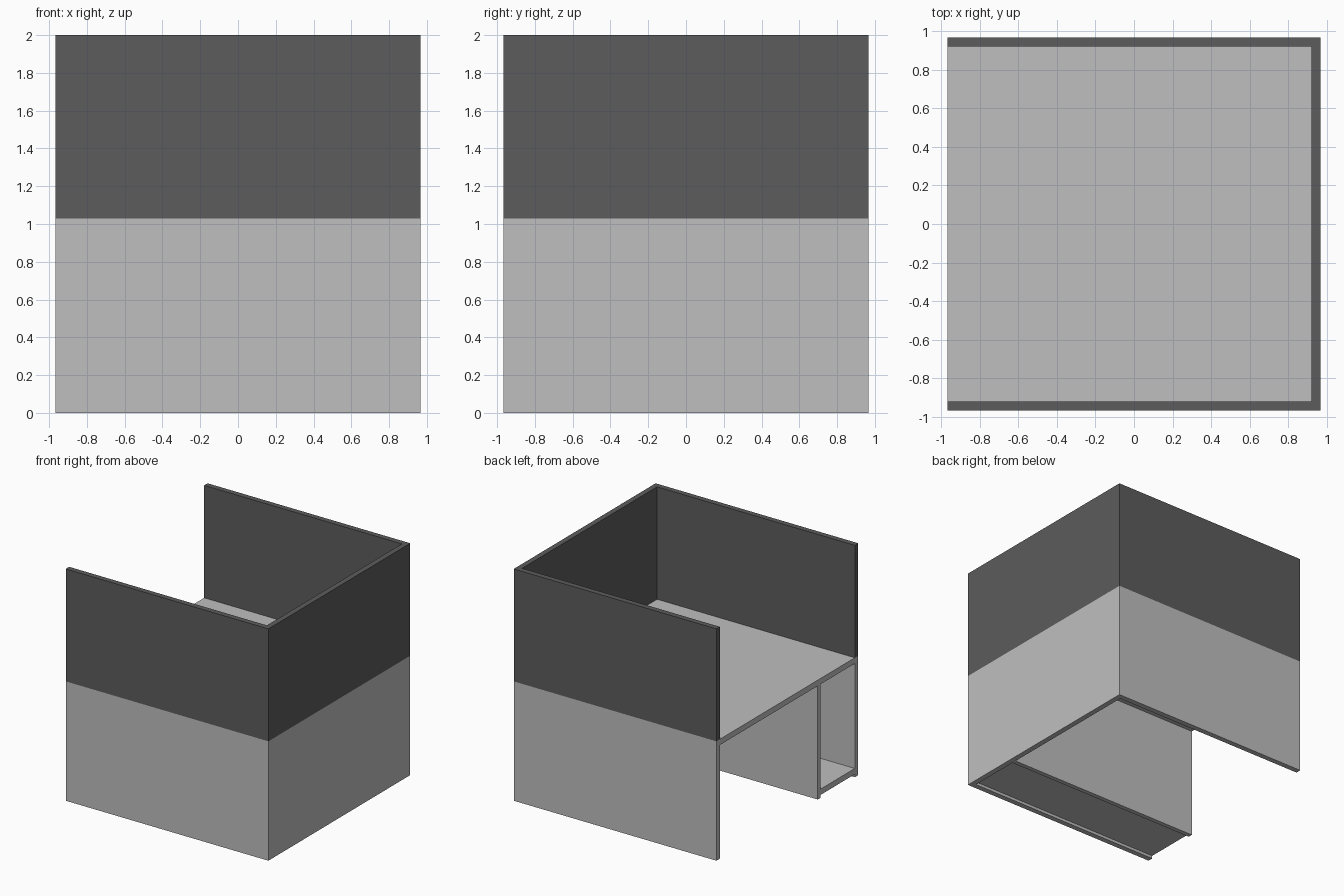
import bpy
import bmesh
from mathutils import Matrix, Vector

cube = bpy.data.objects.get("Cube")
if cube:
    bpy.data.objects.remove(cube, do_unlink=True)

HALF = 0.967      # half of the square footprint
INNER = 0.92      # inner face of the walls
TOP = 2.0
DESK_TOP = 1.03
SLAB = 0.05


def material(name, value):
    mat = bpy.data.materials.new(name)
    mat.use_nodes = True
    color = (value, value, value, 1.0)
    mat.diffuse_color = color
    mat.node_tree.nodes["Principled BSDF"].inputs["Base Color"].default_value = color
    return mat


light_grey = material("light_grey", 0.52)
dark_grey = material("dark_grey", 0.107)


def finish(name, bm, mats):
    bmesh.ops.recalc_face_normals(bm, faces=bm.faces)
    mesh = bpy.data.meshes.new(name)
    bm.to_mesh(mesh)
    bm.free()
    for mat in mats:
        mesh.materials.append(mat)
    obj = bpy.data.objects.new(name, mesh)
    bpy.context.collection.objects.link(obj)
    return obj


def box(name, low, high, mat):
    low, high = Vector(low), Vector(high)
    bm = bmesh.new()
    place = Matrix.Translation((low + high) / 2) @ Matrix.Diagonal((*(high - low), 1))
    bmesh.ops.create_cube(bm, size=1, matrix=place)
    return finish(name, bm, [mat])


# Three-sided enclosure: a U profile raised to desk height, then to the top
profile = [(-HALF, -HALF), (HALF, -HALF), (HALF, HALF), (-HALF, HALF),
           (-HALF, INNER), (INNER, INNER), (INNER, -INNER), (-HALF, -INNER)]
bm = bmesh.new()
rings = [[bm.verts.new((x, y, z)) for x, y in profile] for z in (0, DESK_TOP, TOP)]
for ring in (rings[0], rings[-1]):
    # mitred strips for the bottom and top rims
    for i in range(3):
        bm.faces.new((ring[i], ring[i + 1], ring[6 - i], ring[7 - i]))
for lower, upper in zip(rings, rings[1:]):
    for i in range(8):
        j = (i + 1) % 8
        bm.faces.new((lower[i], lower[j], upper[j], upper[i]))
# Dark screen above the desk, light panels below
for face in bm.faces:
    face.material_index = int(face.calc_center_median().z > DESK_TOP)
finish("enclosure_walls", bm, [light_grey, dark_grey])

# Desk surface between the walls
box("desk_top", (-HALF, -INNER, DESK_TOP - SLAB), (INNER, INNER, DESK_TOP), light_grey)

# Open cabinet beside the front wall
PANEL_IN, PANEL_OUT = -0.455, -0.415
box("cabinet_side", (-HALF, PANEL_IN, 0), (INNER, PANEL_OUT, DESK_TOP - SLAB), light_grey)
box("cabinet_floor", (-HALF, -INNER, 0.025), (INNER, PANEL_IN, 0.025 + SLAB), light_grey)
